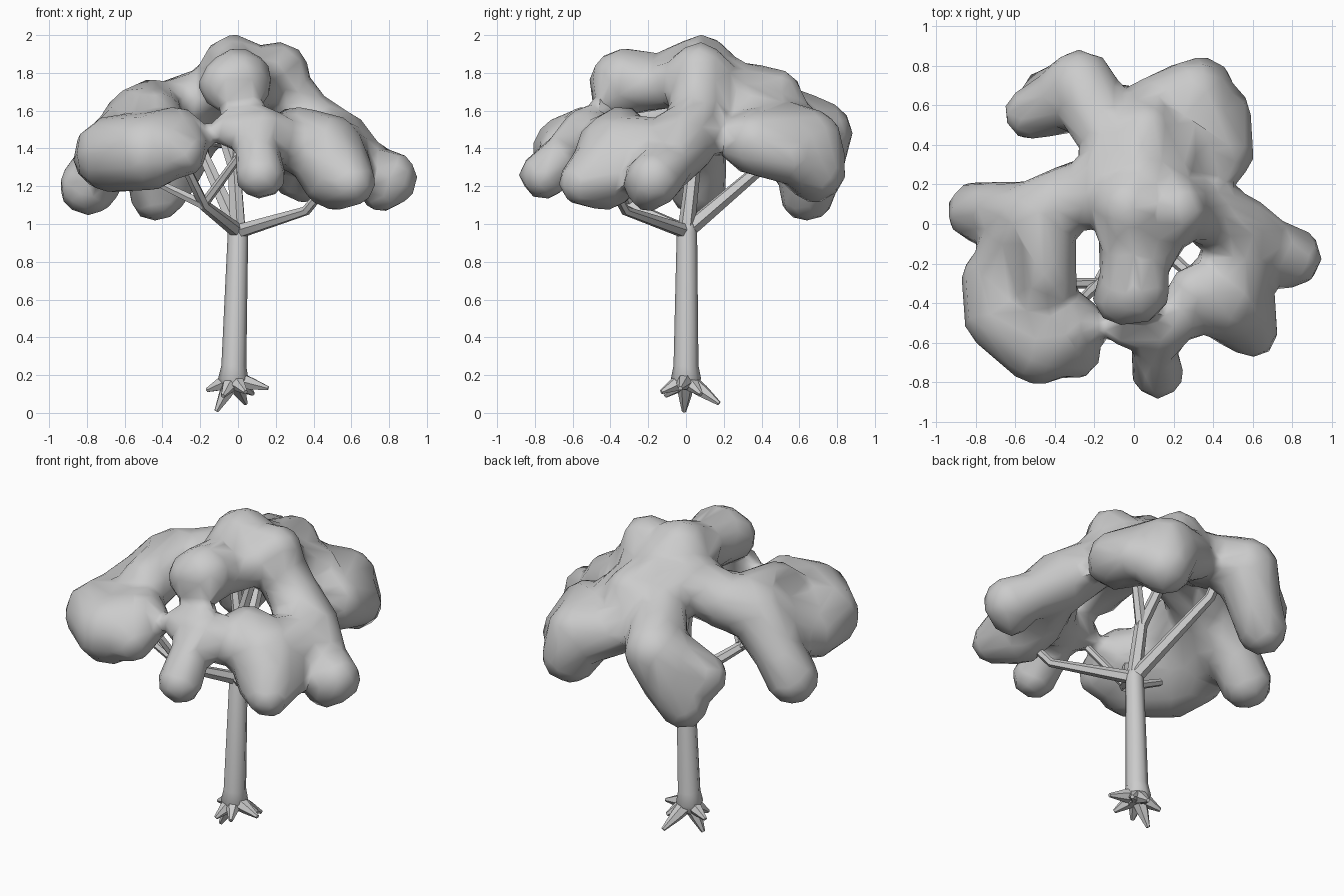
import bpy, bmesh, math
from mathutils import Vector, Matrix


def finish(ob, angle):
    bpy.ops.object.select_all(action='DESELECT')
    ob.select_set(True)
    bpy.context.view_layer.objects.active = ob
    bpy.ops.object.convert(target='MESH')
    bpy.ops.object.shade_smooth_by_angle(angle=math.radians(angle))


def tube(name, pts, res=1):
    """Tapered limb through (x, y, z, radius) points."""
    cu = bpy.data.curves.new(name, 'CURVE')
    cu.dimensions = '3D'
    cu.bevel_depth = 1.0
    cu.bevel_resolution = res
    cu.use_fill_caps = True
    sp = cu.splines.new('POLY')
    sp.points.add(len(pts) - 1)
    for p, (x, y, z, r) in zip(sp.points, pts):
        p.co = (x, y, z, 1)
        p.radius = r
    ob = bpy.data.objects.new(name, cu)
    bpy.context.collection.objects.link(ob)
    finish(ob, 50)


def foliage(name, paths):
    """Lumpy leaf mass: spheres swept along paths, fused and decimated."""
    bm = bmesh.new()
    for path in paths:
        balls = [Vector(path[0])]
        for a, b in zip(path, path[1:]):
            a, b = Vector(a), Vector(b)
            n = max(1, round((b - a).length / 0.09))
            balls += [a.lerp(b, i / n) for i in range(1, n + 1)]
        for v in balls:
            bmesh.ops.create_icosphere(bm, subdivisions=2, radius=v[3] + 0.014,
                                       matrix=Matrix.Translation(v.to_3d()))
    me = bpy.data.meshes.new(name)
    bm.to_mesh(me)
    bm.free()
    ob = bpy.data.objects.new(name, me)
    bpy.context.collection.objects.link(ob)
    m = ob.modifiers.new("fuse", 'REMESH')
    m.mode = 'VOXEL'
    m.voxel_size = 0.04
    m = ob.modifiers.new("soften", 'SMOOTH')
    m.factor = 0.5
    m.iterations = 4
    m = ob.modifiers.new("facet", 'DECIMATE')
    m.ratio = 0.12
    finish(ob, 60)


# Trunk
tube("trunk", [(-0.025, 0, 0.12, 0.05), (-0.025, 0, 0.18, 0.08),
               (-0.022, 0, 0.25, 0.066), (0, 0.005, 0.96, 0.054),
               (0.0, 0.01, 1.0, 0.04)], 2)

# Roots
for tip in [(0.16, -0.03, 0.13), (-0.165, 0.04, 0.12), (-0.115, -0.01, 0.008),
            (0.04, -0.13, 0.11), (0.04, 0.175, 0.05), (0.08, 0.08, 0.10),
            (-0.08, -0.11, 0.09)]:
    c = Vector((-0.025, 0, 0.18))
    mid = c.lerp(Vector(tip), 0.5)
    tube("root", [(*c, 0.05), (*mid, 0.036), (*tip, 0.012)])

# Branches
for pts in [
    [(0, 0, 0.96, 0.04), (0.36, -0.32, 1.07, 0.026), (0.45, -0.38, 1.18, 0.024)],
    [(0, 0, 0.96, 0.04), (-0.18, -0.3, 1.10, 0.03), (-0.3, -0.42, 1.35, 0.024)],
    [(-0.18, -0.3, 1.10, 0.028), (-0.45, -0.3, 1.23, 0.022)],
    [(-0.17, -0.3, 1.12, 0.025), (0.0, -0.42, 1.35, 0.022)],
    [(0, 0, 0.96, 0.045), (-0.18, 0.47, 1.36, 0.032), (-0.2, 0.52, 1.48, 0.03)],
    [(0, 0, 0.96, 0.045), (-0.02, 0.04, 1.3, 0.038), (-0.12, 0.12, 1.6, 0.03)],
    [(-0.02, 0.04, 1.3, 0.035), (0.06, 0.08, 1.62, 0.03)],
]:
    tube("branch", pts)

# Crown top, with the front, right and back knobs
crown = [
    [(-0.02, 0.08, 1.82, 0.175), (-0.03, -0.13, 1.75, 0.14),
     (0, -0.33, 1.75, 0.175), (-0.06, -0.37, 1.74, 0.14)],
    [(0, -0.3, 1.75, 0.14), (0.08, -0.18, 1.72, 0.11), (0.18, 0.02, 1.76, 0.13)],
    [(-0.02, 0.08, 1.79, 0.16), (0.1, 0.08, 1.75, 0.15), (0.22, 0.07, 1.81, 0.145)],
    [(0.2, 0.07, 1.79, 0.15), (0.15, 0.22, 1.66, 0.15)],
    [(0, 0.15, 1.76, 0.15), (-0.16, 0.24, 1.67, 0.15), (-0.1, 0.4, 1.64, 0.14)],
    [(0.02, 0.2, 1.72, 0.15), (0.06, 0.47, 1.68, 0.14)],
]
# Right side, reaching forward
right = [
    [(0.2, 0.07, 1.76, 0.15), (0.36, 0.06, 1.55, 0.15), (0.53, -0.03, 1.42, 0.175),
     (0.68, -0.1, 1.3, 0.13), (0.8, -0.17, 1.24, 0.145), (0.76, -0.2, 1.18, 0.11)],
    [(0.55, -0.08, 1.38, 0.16), (0.47, -0.34, 1.38, 0.2), (0.52, -0.43, 1.27, 0.19),
     (0.6, -0.55, 1.22, 0.12)],
    [(0.45, -0.38, 1.38, 0.2), (0.31, -0.34, 1.49, 0.13), (0.28, -0.44, 1.42, 0.13),
     (0.12, -0.52, 1.49, 0.125), (-0.04, -0.53, 1.5, 0.09)],
    [(0.14, -0.54, 1.48, 0.12), (0.1, -0.65, 1.36, 0.11), (0.12, -0.75, 1.26, 0.125)],
]
# Left side, reaching forward
left = [
    [(-0.1, 0.14, 1.7, 0.15), (-0.35, 0.13, 1.6, 0.16), (-0.52, 0.03, 1.55, 0.18),
     (-0.7, 0.07, 1.34, 0.14), (-0.79, 0.06, 1.2, 0.15)],
    [(-0.46, 0.05, 1.6, 0.16), (-0.45, -0.26, 1.55, 0.16)],
    [(-0.58, -0.05, 1.48, 0.17), (-0.68, -0.3, 1.36, 0.17)],
    [(-0.7, -0.28, 1.36, 0.17), (-0.66, -0.45, 1.37, 0.2),
     (-0.48, -0.61, 1.38, 0.2), (-0.34, -0.52, 1.45, 0.17)],
    [(-0.5, -0.4, 1.43, 0.17), (-0.32, -0.5, 1.44, 0.15), (-0.3, -0.65, 1.38, 0.13)],
]
# Back left, drooping
back_left = [
    [(-0.08, 0.25, 1.68, 0.14), (-0.14, 0.46, 1.6, 0.15), (-0.27, 0.7, 1.48, 0.175),
     (-0.35, 0.67, 1.28, 0.15), (-0.43, 0.64, 1.16, 0.14)],
    [(-0.3, 0.65, 1.44, 0.17), (-0.52, 0.56, 1.33, 0.13)],
    [(-0.14, 0.46, 1.58, 0.14), (0.08, 0.56, 1.52, 0.14)],
]
# Back right
back_right = [
    [(0.05, 0.2, 1.72, 0.16), (0.05, 0.5, 1.58, 0.14), (0.09, 0.6, 1.47, 0.14),
     (0.3, 0.64, 1.42, 0.19), (0.34, 0.68, 1.28, 0.16)],
    [(0.15, 0.25, 1.64, 0.15), (0.25, 0.5, 1.48, 0.17)],
    [(0.3, 0.58, 1.44, 0.18), (0.43, 0.37, 1.43, 0.17), (0.45, 0.55, 1.36, 0.14)],
]
foliage("leaf_canopy", crown + right + left + back_left + back_right)
